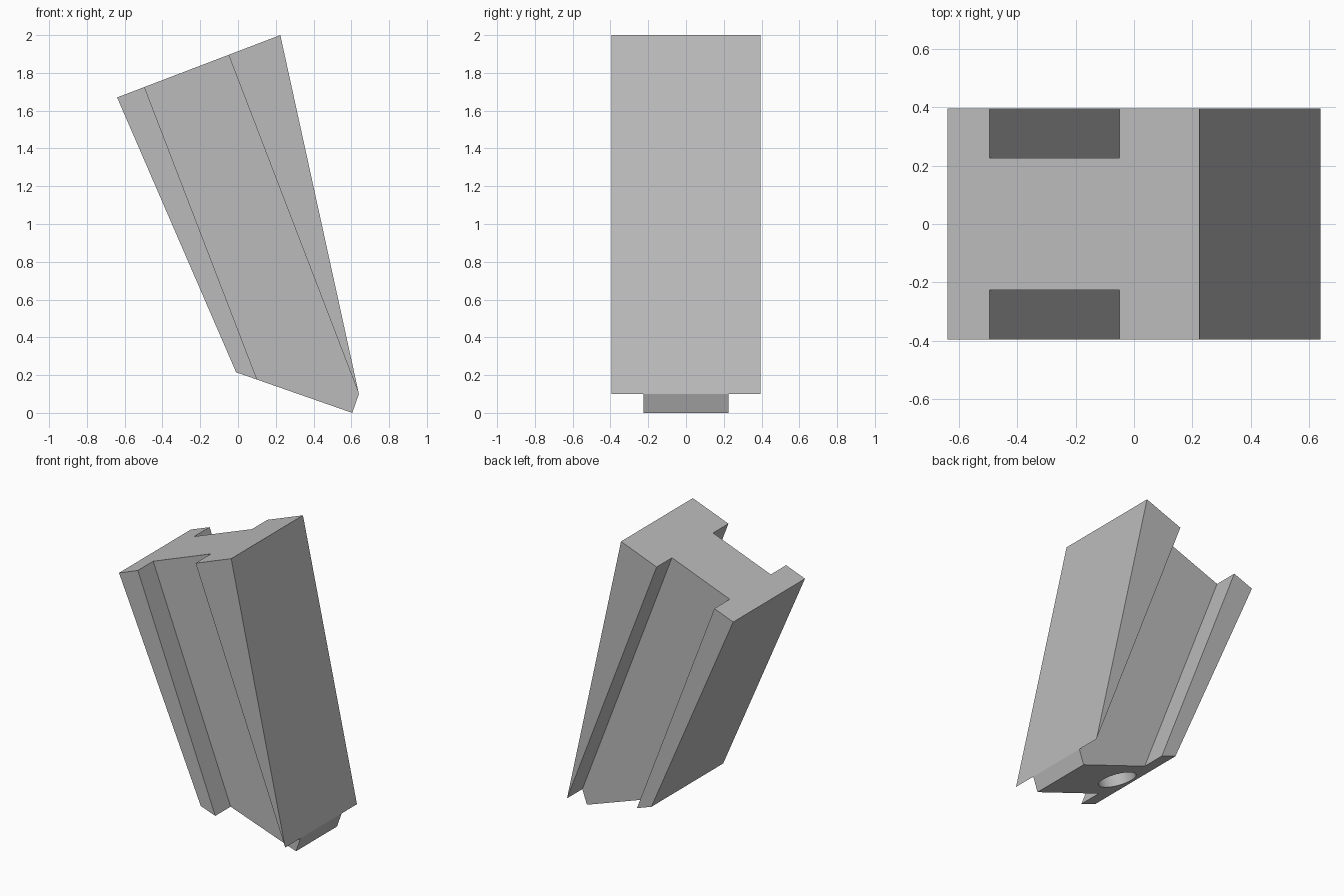
import bpy, bmesh, math
from mathutils import Vector

if "Cube" in bpy.data.objects:
    bpy.data.objects.remove(bpy.data.objects["Cube"])

grey = bpy.data.materials.new("grey")
grey.diffuse_color = (0.5, 0.5, 0.5, 1)
grey.use_nodes = True
grey.node_tree.nodes["Principled BSDF"].inputs["Base Color"].default_value = grey.diffuse_color


def prism(name, outline, y0, y1):
    """Extrude an xz outline from y0 to y1."""
    bm = bmesh.new()
    face = bm.faces.new([bm.verts.new((x, y0, z)) for x, z in outline])
    ext = bmesh.ops.extrude_face_region(bm, geom=[face])
    verts = [v for v in ext["geom"] if isinstance(v, bmesh.types.BMVert)]
    bmesh.ops.translate(bm, verts=verts, vec=(0, y1 - y0, 0))
    bmesh.ops.recalc_face_normals(bm, faces=bm.faces)
    mesh = bpy.data.meshes.new(name)
    bm.to_mesh(mesh)
    bm.free()
    mesh.materials.append(grey)
    obj = bpy.data.objects.new(name, mesh)
    bpy.context.collection.objects.link(obj)
    return obj


def cut(target, cutter):
    """Subtract the cutter, then remove it."""
    mod = target.modifiers.new("cut", "BOOLEAN")
    mod.operation = "DIFFERENCE"
    mod.solver = "EXACT"
    mod.object = cutter
    bpy.context.view_layer.objects.active = target
    bpy.ops.object.modifier_apply(modifier=mod.name)
    bpy.data.objects.remove(cutter)


# Tapered, leaning beam
beam = prism("slanted_beam", [(-0.64, 1.67), (0.224, 2.0), (0.64, 0.10),
                              (0.605, 0.0), (-0.01, 0.215)], -0.395, 0.395)

# Side channels that leave a web between two flanges
channel = [(-0.567, 1.912), (-0.122, 2.082), (0.638, 0.105),
           (0.712, -0.087), (0.177, -0.02)]
for side in (-1, 1):
    y0, y1 = sorted((side * 0.226, side * 0.6))
    cut(beam, prism("channel_cutter", channel, y0, y1))

# Round blind hole, square to the sloping foot
axis = Vector((0.33, 0, 0.944)).normalized()
mouth = Vector((0.138, 0, 0.163))
depth, extra = 0.4, 0.1
bpy.ops.mesh.primitive_cylinder_add(
    vertices=48, radius=0.123, depth=depth + extra,
    location=mouth + axis * (depth - extra) / 2,
    rotation=axis.to_track_quat("Z", "Y").to_euler())
hole = bpy.context.object
hole.data.materials.append(grey)
cut(beam, hole)

# Smooth hole wall, crisp beam edges
bpy.ops.object.select_all(action="DESELECT")
beam.select_set(True)
bpy.context.view_layer.objects.active = beam
bpy.ops.object.shade_smooth_by_angle(angle=math.radians(30))
